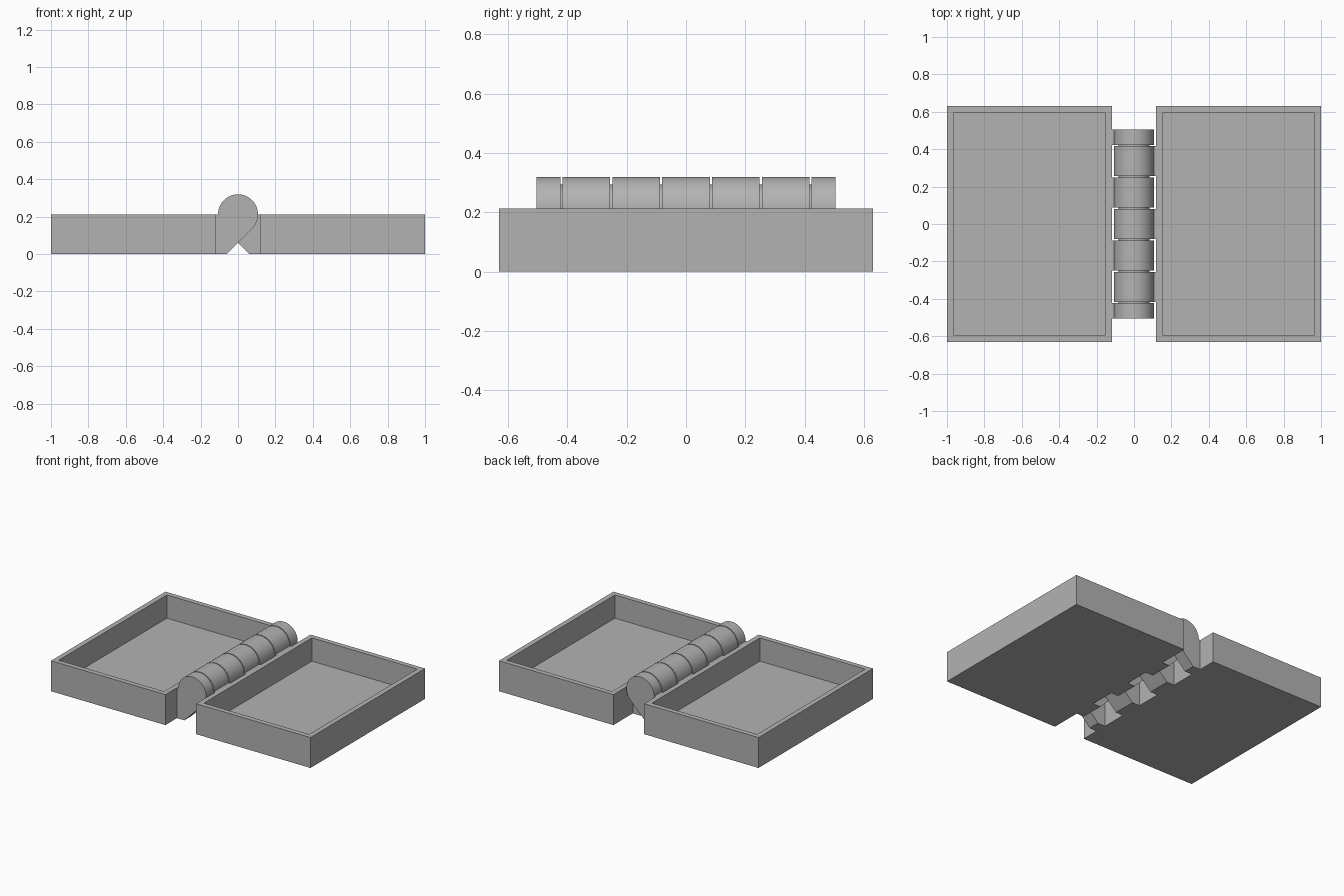
import bpy, bmesh, math

cube = bpy.data.objects.get("Cube")
if cube:
    bpy.data.objects.remove(cube, do_unlink=True)

HEIGHT = 0.212      # tray height and hinge axis height
DEPTH = 1.26        # tray size along y
INNER_X = 0.118     # tray side facing the hinge
WALL = 0.05
RADIUS = 0.107      # knuckle radius
PITCH = 0.168       # knuckle spacing along y
GAP = 0.007

gray = bpy.data.materials.new("gray plastic")
gray.use_nodes = True
color = (0.45, 0.45, 0.45, 1)
gray.diffuse_color = color
gray.node_tree.nodes["Principled BSDF"].inputs["Base Color"].default_value = color


def finish(bm, name, smooth=False):
    bmesh.ops.recalc_face_normals(bm, faces=bm.faces)
    mesh = bpy.data.meshes.new(name)
    bm.to_mesh(mesh)
    bm.free()
    mesh.materials.append(gray)
    obj = bpy.data.objects.new(name, mesh)
    bpy.context.collection.objects.link(obj)
    if smooth:
        bpy.ops.object.select_all(action='DESELECT')
        obj.select_set(True)
        bpy.context.view_layer.objects.active = obj
        bpy.ops.object.shade_smooth_by_angle(angle=math.radians(30))
    return obj


def extrude_y(profile, y0, y1, name):
    """Solid with an x-z profile running from y0 to y1."""
    bm = bmesh.new()
    face = bm.faces.new([bm.verts.new((x, y0, z)) for x, z in profile])
    ext = bmesh.ops.extrude_face_region(bm, geom=[face], use_keep_orig=True)
    moved = [v for v in ext["geom"] if isinstance(v, bmesh.types.BMVert)]
    bmesh.ops.translate(bm, verts=moved, vec=(0, y1 - y0, 0))
    return finish(bm, name, smooth=True)


def arc(radius, start, end, steps):
    angles = [math.radians(start + (end - start) * i / steps) for i in range(steps + 1)]
    return [(radius * math.cos(a), HEIGHT + radius * math.sin(a)) for a in angles]


# Open trays
def tray(side, name):
    bm = bmesh.new()
    bmesh.ops.create_cube(bm, size=1)
    bmesh.ops.scale(bm, verts=bm.verts, vec=(1 - INNER_X, DEPTH, HEIGHT))
    bmesh.ops.translate(bm, verts=bm.verts, vec=(side * (1 + INNER_X) / 2, 0, HEIGHT / 2))
    top = max(bm.faces, key=lambda f: f.calc_center_median().z)
    bmesh.ops.inset_region(bm, faces=[top], thickness=WALL)
    ext = bmesh.ops.extrude_face_region(bm, geom=[top])
    floor = [v for v in ext["geom"] if isinstance(v, bmesh.types.BMVert)]
    bmesh.ops.translate(bm, verts=floor, vec=(0, 0, WALL - HEIGHT))
    if top.is_valid:
        bmesh.ops.delete(bm, geom=[top], context='FACES_ONLY')
    finish(bm, name)


tray(1, "left_tray")
tray(-1, "right_tray")

# Hinge knuckles: round barrel with an arm sloping down at 45 degrees to its tray
foot = HEIGHT - RADIUS * math.sqrt(2)
knuckle = arc(RADIUS, -45, 180, 40) + [(-INNER_X, HEIGHT), (-INNER_X, 0), (-foot, 0)]
limit = 3 * PITCH
for i in range(7):
    center = (i - 3) * PITCH
    y0 = max(center - PITCH / 2 + GAP / 2, -limit)
    y1 = min(center + PITCH / 2 - GAP / 2, limit)
    flip = 1 if i % 2 == 0 else -1
    extrude_y([(x * flip, z) for x, z in knuckle], y0, y1, f"hinge_knuckle_{i + 1}")

# Pivot pins showing in the gaps between knuckles
pin = arc(0.082, 0, 350, 35)
for i in range(6):
    y = (i - 2.5) * PITCH
    extrude_y(pin, y - GAP, y + GAP, f"hinge_pin_{i + 1}")
